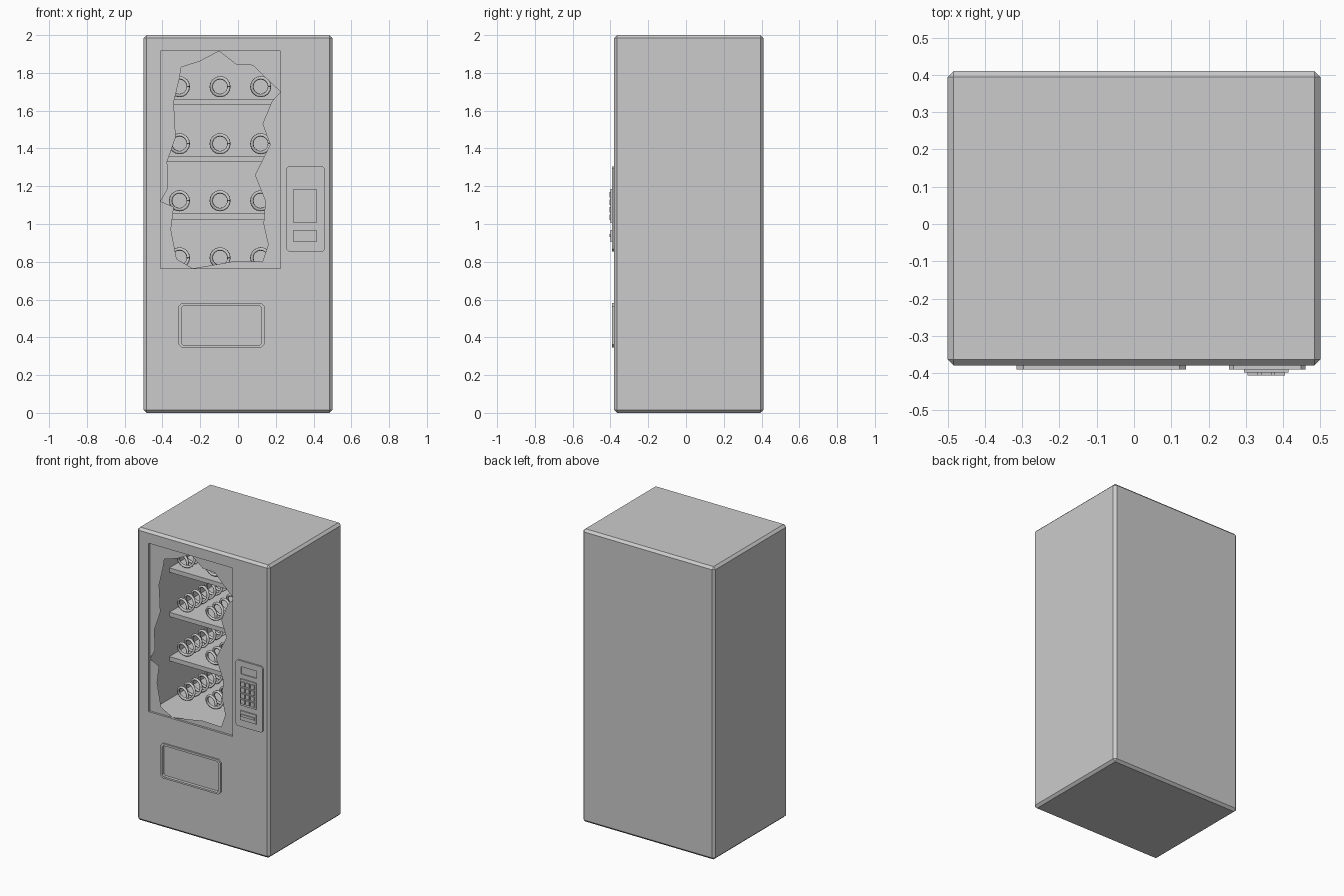
import bpy, bmesh, math

if "Cube" in bpy.data.objects:
    bpy.data.objects.remove(bpy.data.objects["Cube"])

WIN = (-0.41, 0.225, 0.765, 1.915)   # window opening x0, x1, z0, z1


def box(name, x0, x1, y0, y1, z0, z1, bevel=0.0, front_only=False):
    """Box from bounds; front_only bevels just the four corner edges running along y."""
    bm = bmesh.new()
    bmesh.ops.create_cube(bm, size=1)
    for v in bm.verts:
        v.co = ((x0 + x1) / 2 + v.co.x * (x1 - x0),
                (y0 + y1) / 2 + v.co.y * (y1 - y0),
                (z0 + z1) / 2 + v.co.z * (z1 - z0))
    if bevel:
        edges = [e for e in bm.edges if not front_only or
                 abs(e.verts[0].co.y - e.verts[1].co.y) > 1e-5]
        bmesh.ops.bevel(bm, geom=edges, offset=bevel, segments=1, affect='EDGES')
    return to_object(name, bm)


def to_object(name, bm):
    me = bpy.data.meshes.new(name)
    bm.to_mesh(me)
    bm.free()
    ob = bpy.data.objects.new(name, me)
    bpy.context.collection.objects.link(ob)
    return ob


def cut(target, cutter):
    """Subtract the cutter, then remove it."""
    mod = target.modifiers.new("cut", 'BOOLEAN')
    mod.operation = 'DIFFERENCE'
    mod.solver = 'EXACT'
    mod.object = cutter
    bpy.context.view_layer.objects.active = target
    bpy.ops.object.modifier_apply(modifier=mod.name)
    bpy.data.objects.remove(cutter)


# cabinet with display cavity and shallow flap pocket
cabinet = box("cabinet", -0.5, 0.5, -0.38, 0.41, 0, 2, 0.016)
cut(cabinet, box("cavity_cutter", WIN[0], WIN[1], -0.5, 0.36, WIN[2], WIN[3]))
cut(cabinet, box("pocket_cutter", -0.30, 0.125, -0.5, -0.37, 0.357, 0.568, 0.012, True))

# dispenser frame around the flap
frame = box("dispenser_frame", -0.315, 0.14, -0.391, -0.378, 0.345, 0.582, 0.018, True)
cut(frame, box("frame_cutter", -0.30, 0.125, -0.5, -0.3, 0.357, 0.568, 0.012, True))

# broken glass: hole outline split where it touches the four window edges
top = [(-0.10, 1.915), (-0.01, 1.845), (0.08, 1.84), (0.14, 1.78), (0.225, 1.70)]
right = [(0.225, 1.70), (0.18, 1.65), (0.13, 1.53), (0.17, 1.42), (0.09, 1.26),
         (0.145, 1.12), (0.135, 1.0), (0.16, 0.89), (0.13, 0.80), (-0.01, 0.805),
         (-0.09, 0.79), (-0.24, 0.765)]
bottom = [(-0.24, 0.765), (-0.325, 0.815), (-0.355, 0.97), (-0.34, 1.09), (-0.41, 1.12)]
left = [(-0.41, 1.12), (-0.37, 1.19), (-0.375, 1.33), (-0.33, 1.46), (-0.34, 1.645),
        (-0.31, 1.77), (-0.30, 1.83), (-0.205, 1.86), (-0.10, 1.915)]
bm = bmesh.new()
for run, corner in ((top, (WIN[1], WIN[3])), (right, (WIN[1], WIN[2])),
                    (bottom, (WIN[0], WIN[2])), (left, (WIN[0], WIN[3]))):
    face = bm.faces.new([bm.verts.new((x, -0.366, z)) for x, z in run + [corner]])
    face.normal_update()
    if face.normal.y > 0:
        face.normal_flip()
to_object("broken_glass", bm)

# shelves
for i in range(3):
    z = 1.055 + 0.303 * i
    box(f"shelf_{i + 1}", WIN[0], WIN[1], -0.155, 0.36, z - 0.03, z)

# spiral coil, one mesh shared by every slot
TURNS, STEPS, PITCH, RADIUS = 7, 16, 0.074, 0.047
curve = bpy.data.curves.new("coil", 'CURVE')
curve.dimensions = '3D'
curve.bevel_depth = 0.009
curve.bevel_resolution = 1
curve.use_fill_caps = True
spline = curve.splines.new('POLY')
spline.points.add(TURNS * STEPS)
for i, p in enumerate(spline.points):
    a = 2 * math.pi * i / STEPS
    p.co = (RADIUS * math.cos(a), -0.17 + PITCH * i / STEPS, RADIUS * math.sin(a), 1)
source = bpy.data.objects.new("coil", curve)
bpy.context.collection.objects.link(source)
bpy.context.view_layer.update()
coil_mesh = bpy.data.meshes.new_from_object(
    source.evaluated_get(bpy.context.evaluated_depsgraph_get()))
bpy.data.objects.remove(source)
for row in range(4):
    for col in range(3):
        ob = bpy.data.objects.new(f"coil_{row + 1}_{col + 1}", coil_mesh)
        ob.location = (-0.31 + 0.215 * col, 0, 0.821 + 0.302 * row)
        bpy.context.collection.objects.link(ob)

# payment panel with recessed display
panel = box("payment_panel", 0.255, 0.46, -0.391, -0.378, 0.855, 1.305, 0.012, True)
cut(panel, box("display_cutter", 0.295, 0.415, -0.5, -0.384, 1.215, 1.265))

# keypad
box("keypad_base", 0.295, 0.415, -0.399, -0.389, 1.005, 1.185)
for r in range(4):
    for c in range(3):
        x, z = 0.305 + 0.036 * c, 1.02 + 0.04 * r
        box(f"key_{r + 1}_{c + 1}", x, x + 0.028, -0.406, -0.397, z, z + 0.03)

# note slot
box("slot_base", 0.295, 0.415, -0.399, -0.389, 0.905, 0.968)
box("slot_lip", 0.305, 0.405, -0.406, -0.397, 0.932, 0.948)
